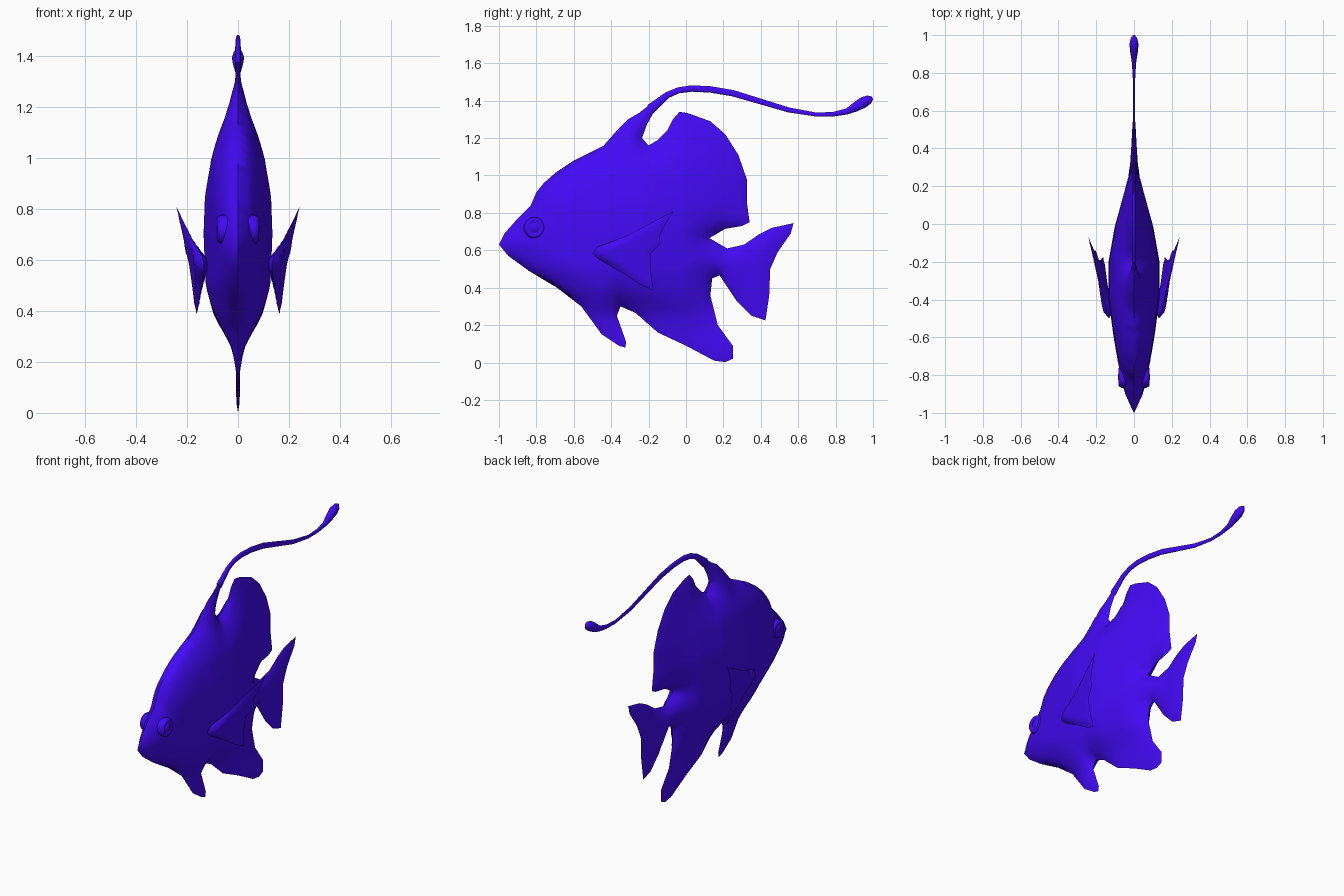
import bpy, bmesh, math
from mathutils import Vector
from mathutils.geometry import delaunay_2d_cdt

if "Cube" in bpy.data.objects:
    bpy.data.objects.remove(bpy.data.objects["Cube"])

blue = bpy.data.materials.new("blue")
blue.diffuse_color = (0.055, 0.003, 0.92, 1)
blue.use_nodes = True
blue.node_tree.nodes["Principled BSDF"].inputs["Base Color"].default_value = blue.diffuse_color


def finish(name, bm):
    bmesh.ops.recalc_face_normals(bm, faces=bm.faces)
    me = bpy.data.meshes.new(name)
    bm.to_mesh(me)
    bm.free()
    me.materials.append(blue)
    me.shade_smooth()
    me.set_sharp_from_angle(angle=math.radians(60))
    ob = bpy.data.objects.new(name, me)
    bpy.context.collection.objects.link(ob)
    return ob


def table(pairs, v):
    if v <= pairs[0][0]:
        return pairs[0][1]
    for (a, fa), (b, fb) in zip(pairs, pairs[1:]):
        if v <= b:
            return fa + (fb - fa) * (v - a) / (b - a)
    return pairs[-1][1]


def edge_distance(p, poly):
    best = 9.0
    for a, b in zip(poly, poly[1:] + poly[:1]):
        ab = b - a
        t = max(0, min(1, (p - a).dot(ab) / ab.length_squared))
        best = min(best, (p - a - ab * t).length)
    return best


def inside(p, poly):
    hit = False
    for a, b in zip(poly, poly[1:] + poly[:1]):
        if (a.y > p.y) != (b.y > p.y) and p.x < a.x + (p.y - a.y) * (b.x - a.x) / (b.y - a.y):
            hit = not hit
    return hit


def inflate(name, outline, thickness, rim, step, centre=lambda y, z: 0.0):
    """Fill a side-view outline and puff it out to both sides."""
    poly = [Vector(p) for p in outline]
    pts = []
    for a, b in zip(poly, poly[1:] + poly[:1]):
        n = max(1, round((b - a).length / (step * 1.3)))
        pts += [a.lerp(b, i / n) for i in range(n)]
    loop = len(pts)
    y0, y1 = min(p.x for p in poly), max(p.x for p in poly)
    z0, z1 = min(p.y for p in poly), max(p.y for p in poly)
    for j in range(int((z1 - z0) / step) + 1):
        for i in range(int((y1 - y0) / step) + 1):
            p = Vector((y0 + (i + 0.5 * (j % 2)) * step, z0 + j * step))
            if inside(p, poly) and edge_distance(p, poly) > step * 0.35:
                pts.append(p)
    edges = [(i, (i + 1) % loop) for i in range(loop)]
    vs, _, fs, *_ = delaunay_2d_cdt(pts, edges, [], 1, 1e-5)
    bm = bmesh.new()
    right, left = [], []
    for p in vs:
        d = edge_distance(p, poly)
        c = centre(p.x, p.y)
        k = min(d / rim, 1)
        t = thickness(p.x, p.y) * math.sqrt(max(0, 1 - (1 - k) ** 2))
        r = bm.verts.new((c + t, p.x, p.y))
        right.append(r)
        left.append(r if d < 1e-4 else bm.verts.new((c - t, p.x, p.y)))
    for f in fs:
        for side in (right, left):
            try:
                bm.faces.new([side[i] for i in f])
            except ValueError:
                pass
    return finish(name, bm)


# body with dorsal, tail, anal and pelvic fins
body = [(-1, .63), (-.97, .69), (-.9, .77), (-.83, .84), (-.8, .91), (-.76, .96), (-.69, 1.02),
        (-.6, 1.08), (-.44, 1.16), (-.37, 1.24), (-.31, 1.3), (-.25, 1.335), (-.18, 1.39),
        (-.1, 1.445), (-.09, 1.42), (-.16, 1.36), (-.21, 1.27), (-.235, 1.2), (-.2, 1.16),
        (-.15, 1.19), (-.1, 1.24), (-.07, 1.3), (-.035, 1.34), (.01, 1.333), (.13, 1.29),
        (.21, 1.22), (.28, 1.11), (.325, .98), (.325, .86), (.34, .75), (.3, .73), (.21, .715),
        (.125, .665), (.22, .61), (.31, .63), (.39, .685), (.46, .72), (.575, .745), (.56, .69),
        (.49, .59), (.45, .5), (.445, .36), (.425, .225), (.35, .25), (.27, .33), (.18, .465),
        (.14, .45), (.13, .36), (.17, .2), (.25, .09), (.25, .02), (.21, .002), (.15, .01),
        (0, .09), (-.15, .16), (-.27, .265), (-.35, .3), (-.37, .25), (-.32, .11), (-.325, .08),
        (-.36, .09), (-.45, .15), (-.56, .3), (-.69, .4), (-.84, .49), (-.95, .57)]
by_y = [(-1, .15), (-.9, .4), (-.8, .54), (-.6, .8), (-.4, 1), (-.2, 1), (0, .74), (.2, .34),
        (.32, .16), (.6, .08)]
by_z = [(0, .05), (.15, .08), (.25, .22), (.37, .68), (.5, .94), (.7, 1), (.85, .96), (1, .77),
        (1.1, .56), (1.2, .34), (1.3, .15), (1.4, .1)]
inflate("fish_body", body,
        lambda y, z: max(.009, .135 * table(by_y, y) * table(by_z, z)), .16, .032)

# trailing dorsal filament: y, z, half height, half width
path = [(-.19, 1.355, .028, .012), (-.1, 1.43, .018, .011), (-.04, 1.455, .017, .010),
        (.03, 1.465, .018, .009), (.13, 1.46, .018, .008), (.25, 1.44, .018, .007),
        (.4, 1.395, .016, .006), (.55, 1.35, .014, .005), (.7, 1.325, .011, .005),
        (.79, 1.328, .013, .007), (.86, 1.342, .017, .012), (.91, 1.368, .027, .02),
        (.95, 1.392, .031, .024), (.98, 1.407, .024, .018), (.997, 1.415, .008, .006)]
bm = bmesh.new()
rings = []
for i, (y, z, h, w) in enumerate(path):
    a, b = path[max(i - 1, 0)], path[min(i + 1, len(path) - 1)]
    d = Vector((b[0] - a[0], b[1] - a[1])).normalized()
    rings.append([bm.verts.new((w * math.cos(t), y - d.y * h * math.sin(t), z + d.x * h * math.sin(t)))
                  for t in (k * math.tau / 10 for k in range(10))])
for r, s in zip(rings, rings[1:]):
    for k in range(10):
        bm.faces.new((r[k], r[(k + 1) % 10], s[(k + 1) % 10], s[k]))
bm.faces.new(rings[0])
bm.faces.new(rings[-1])
finish("dorsal_filament", bm)

# pectoral fins, eyes
fin = [(-.5, .585), (-.47, .62), (-.4, .645), (-.3, .685), (-.19, .745), (-.065, .81), (-.11, .74),
       (-.14, .68), (-.14, .63), (-.19, .58), (-.19, .5), (-.175, .385), (-.25, .42), (-.35, .485),
       (-.47, .555)]
fin_thick = [(-.5, .026), (-.4, .022), (-.3, .012), (-.15, .006)]
eye = [(.057, .035), (.057, .066), (.05, .08), (.039, .083), (.03, .075), (.025, .076), (.018, .083), (0, .085)]
for side, s in (("right", 1), ("left", -1)):
    inflate(side + "_pectoral_fin", fin, lambda y, z: table(fin_thick, y), .04, .022,
            lambda y, z: s * (.132 + .18 * (y + .5) + .14 * (z - .58)))
    bm = bmesh.new()
    vs = [bm.verts.new((s * x, -.81, .72 + r)) for r, x in eye]
    es = [bm.edges.new(e) for e in zip(vs, vs[1:])]
    bmesh.ops.spin(bm, geom=vs + es, cent=(0, -.81, .72), axis=(1, 0, 0), angle=math.tau, steps=24)
    bmesh.ops.remove_doubles(bm, verts=bm.verts, dist=1e-4)
    finish(side + "_eye", bm)
